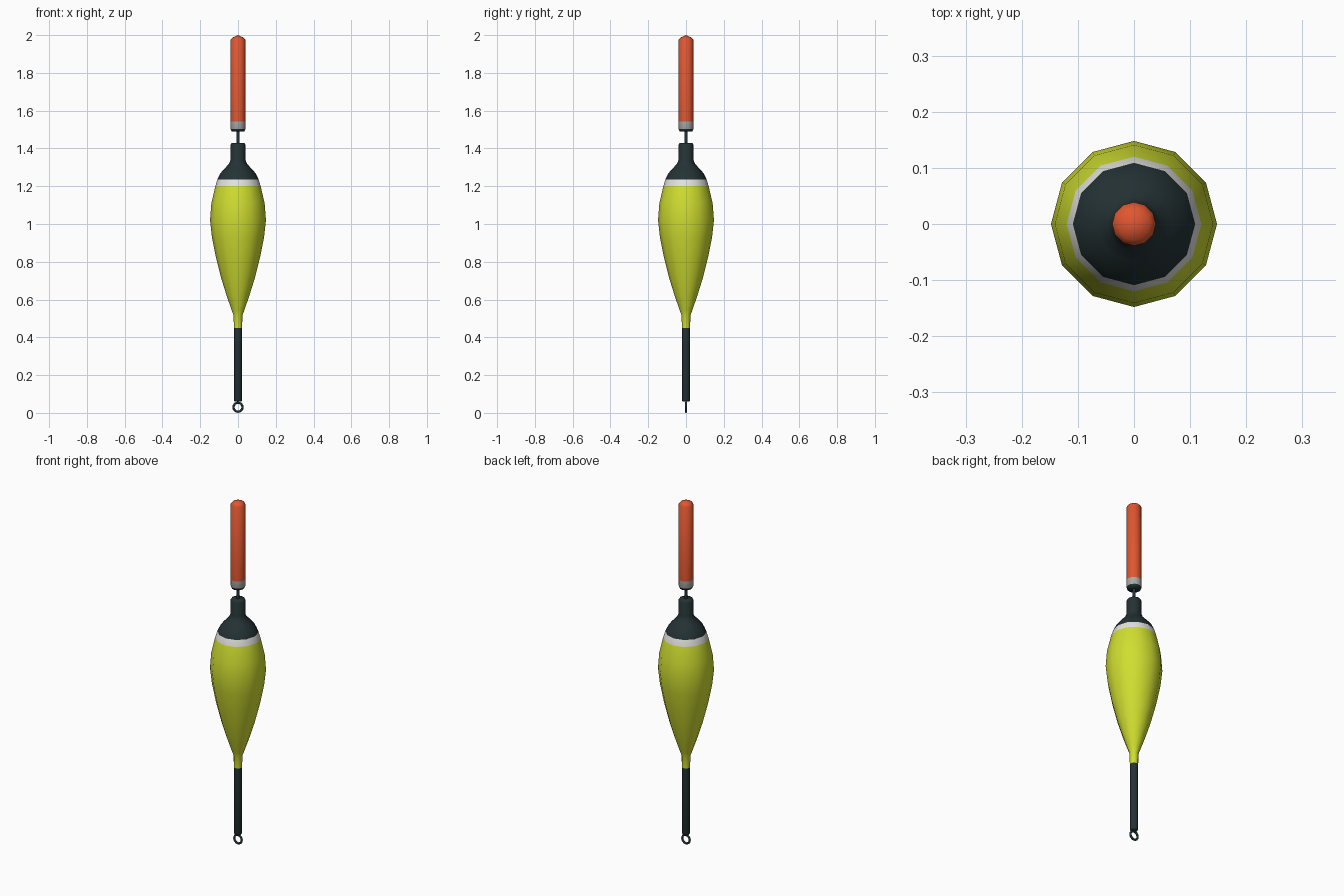
import bpy, bmesh, math

if "Cube" in bpy.data.objects:
    bpy.data.objects.remove(bpy.data.objects["Cube"])

def srgb(r, g, b):
    f = lambda c: (c / 255 / 12.92) if c <= 10 else ((c / 255 + 0.055) / 1.055) ** 2.4
    return (f(r), f(g), f(b), 1)

def mat(name, rgb):
    m = bpy.data.materials.new(name)
    m.diffuse_color = srgb(*rgb)
    m.use_nodes = True
    m.node_tree.nodes["Principled BSDF"].inputs["Base Color"].default_value = m.diffuse_color
    return m

YELLOW = mat("lime yellow", (208, 222, 48))
ORANGE = mat("orange", (224, 86, 48))
BLACK = mat("dark slate", (36, 50, 52))
WHITE = mat("white", (226, 226, 222))
GREY = mat("light grey", (168, 170, 168))

def lathe(name, profile, bands, sides=12):
    """Spin (radius, z) points; bands = [(top z, material)] colours faces by height."""
    bm = bmesh.new()
    rings = []
    for r, z in profile:
        if r == 0:
            rings.append([bm.verts.new((0, 0, z))] * sides)
        else:
            rings.append([bm.verts.new((r * math.cos(a), r * math.sin(a), z))
                          for a in (2 * math.pi * i / sides for i in range(sides))])
    for a, b in zip(rings, rings[1:]):
        for i in range(sides):
            j = (i + 1) % sides
            vs = list(dict.fromkeys([a[i], a[j], b[j], b[i]]))
            f = bm.faces.new(vs)
            f.smooth = True
            z = f.calc_center_median().z
            f.material_index = next((k for k, (top, _) in enumerate(bands) if z < top), len(bands) - 1)
    bmesh.ops.recalc_face_normals(bm, faces=bm.faces)
    me = bpy.data.meshes.new(name)
    bm.to_mesh(me)
    bm.free()
    for _, m in bands:
        me.materials.append(m)
    ob = bpy.data.objects.new(name, me)
    bpy.context.collection.objects.link(ob)
    return ob

# Float body with lower stem, painted bands and neck
lathe("float_body", [
    (0, 0.06), (0.018, 0.06), (0.022, 0.068), (0.022, 0.45), (0.023, 0.515),
    (0.034, 0.545), (0.060, 0.62), (0.088, 0.71), (0.116, 0.82), (0.138, 0.93), (0.148, 1.02),
    (0.141, 1.11), (0.120, 1.20), (0.109, 1.236), (0.092, 1.27), (0.068, 1.297),
    (0.048, 1.318), (0.039, 1.34), (0.039, 1.42), (0.034, 1.428), (0, 1.428)],
    [(0.45, BLACK), (1.20, YELLOW), (1.236, WHITE), (2, BLACK)])

# Thin rod joining body and tip
lathe("connecting_rod", [(0.009, 1.41), (0.009, 1.51)], [(2, BLACK)], 8)

# Antenna tip with dark base and grey collar
lathe("antenna_tip", [
    (0, 1.49), (0.034, 1.49), (0.039, 1.502), (0.039, 1.542), (0.039, 1.975),
    (0.029, 1.987), (0, 2.0)],
    [(1.50, BLACK), (1.542, GREY), (3, ORANGE)])

# Line eye at the bottom, facing front
bpy.ops.mesh.primitive_torus_add(major_radius=0.024, minor_radius=0.006, major_segments=16,
                                 minor_segments=8, location=(0, 0, 0.036),
                                 rotation=(math.pi / 2, 0, 0))
eye = bpy.context.object
eye.name = "line_eye"
eye.data.materials.append(BLACK)
bpy.ops.object.shade_smooth()
eye.location.z = 0.03
